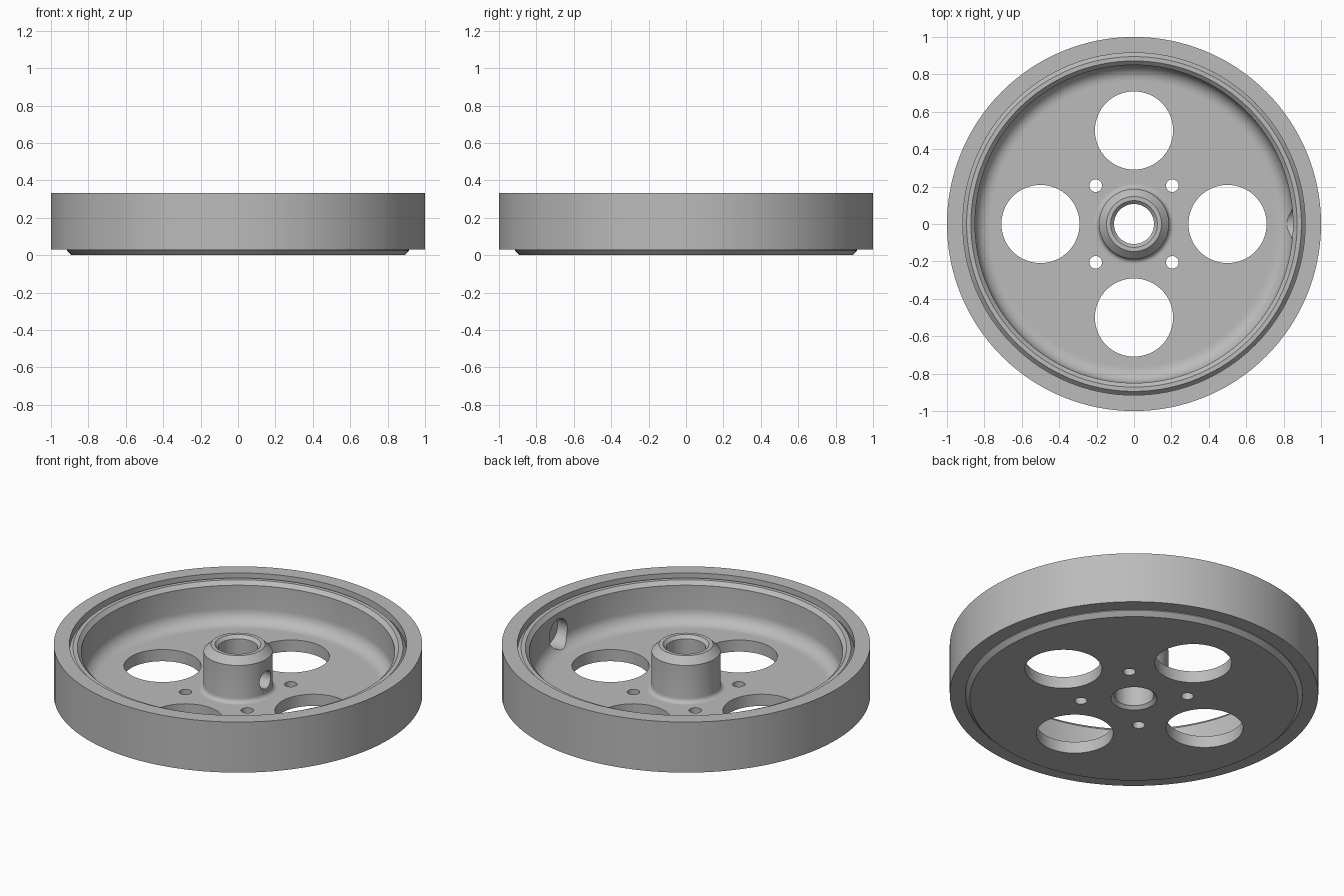
import bpy, bmesh
from math import sin, cos, pi, radians
from mathutils import Matrix, Vector

SEGMENTS = 128

cube = bpy.data.objects.get("Cube")
if cube:
    bpy.data.objects.remove(cube, do_unlink=True)

grey = bpy.data.materials.new("machined grey")
grey.use_nodes = True
colour = (0.5, 0.5, 0.5, 1)
grey.diffuse_color = colour
grey.node_tree.nodes["Principled BSDF"].inputs["Base Color"].default_value = colour


def make_object(name, bm):
    bmesh.ops.recalc_face_normals(bm, faces=bm.faces)
    mesh = bpy.data.meshes.new(name)
    bm.to_mesh(mesh)
    bm.free()
    mesh.materials.append(grey)
    obj = bpy.data.objects.new(name, mesh)
    bpy.context.collection.objects.link(obj)
    return obj


def lathe(name, profile):
    """Revolve a closed (radius, z) profile about the z axis."""
    bm = bmesh.new()
    rings = []
    for i in range(SEGMENTS):
        a = 2 * pi * i / SEGMENTS
        rings.append([bm.verts.new((r * cos(a), r * sin(a), z)) for r, z in profile])
    n = len(profile)
    for i in range(SEGMENTS):
        here, there = rings[i], rings[(i + 1) % SEGMENTS]
        for j in range(n):
            k = (j + 1) % n
            bm.faces.new((here[j], there[j], there[k], here[k]))
    return make_object(name, bm)


def arc(cx, cz, radius, start, end, steps=8):
    angles = [radians(start + (end - start) * i / steps) for i in range(steps + 1)]
    return [(cx + radius * cos(a), cz + radius * sin(a)) for a in angles]


def drill(target, centre, radius, length, axis="Z"):
    """Cut one round hole and remove the cutter."""
    bm = bmesh.new()
    turn = Matrix.Rotation(pi / 2, 4, "Y") if axis == "X" else Matrix()
    bmesh.ops.create_cone(bm, cap_ends=True, segments=64, radius1=radius, radius2=radius,
                          depth=length, matrix=Matrix.Translation(Vector(centre)) @ turn)
    cutter = make_object("hole_cutter", bm)
    cutter.hide_render = True
    mod = target.modifiers.new("hole", "BOOLEAN")
    mod.operation = "DIFFERENCE"
    mod.solver = "EXACT"
    mod.object = cutter
    bpy.context.view_layer.update()
    evaluated = target.evaluated_get(bpy.context.evaluated_depsgraph_get())
    mesh = bpy.data.meshes.new_from_object(evaluated)
    target.modifiers.clear()
    target.data = mesh
    bpy.data.objects.remove(cutter, do_unlink=True)


def smooth(obj):
    bpy.ops.object.select_all(action="DESELECT")
    obj.select_set(True)
    bpy.context.view_layer.objects.active = obj
    bpy.ops.object.shade_smooth_by_angle(angle=radians(25))


# Outer tread ring
tread = lathe("tread_ring", [(0.915, 0.03), (1, 0.03), (1, 0.333), (0.915, 0.333)])

# Wheel body: hub, web and rim in one revolved section
web = 0.07
profile = [(0.107, 0.018), (0.125, 0), (0.89, 0), (0.915, 0.025)]
profile += [(0.915, 0.29), (0.895, 0.312), (0.872, 0.312), (0.85, 0.29)]
profile += arc(0.77, web + 0.08, 0.08, 0, -90)
profile += [(0.76, web), (0.222, web)]
profile += arc(0.212, web + 0.025, 0.025, -90, -180, 5)
profile += [(0.187, 0.293), (0.147, 0.333), (0.125, 0.333), (0.107, 0.315)]
body = lathe("wheel_body", profile)

# Lightening holes and bolt holes through the web
for i in range(4):
    a = i * pi / 2
    drill(body, (0.5 * cos(a), 0.5 * sin(a), web / 2), 0.209, 0.2)
    b = a + pi / 4
    drill(body, (0.29 * cos(b), 0.29 * sin(b), web / 2), 0.034, 0.2)

# Set-screw hole in the hub and its access hole in the rim
drill(body, (0.15, 0, 0.17), 0.053, 0.2, "X")
drill(body, (0.87, 0, 0.17), 0.085, 0.2, "X")

for part in (tread, body):
    smooth(part)
